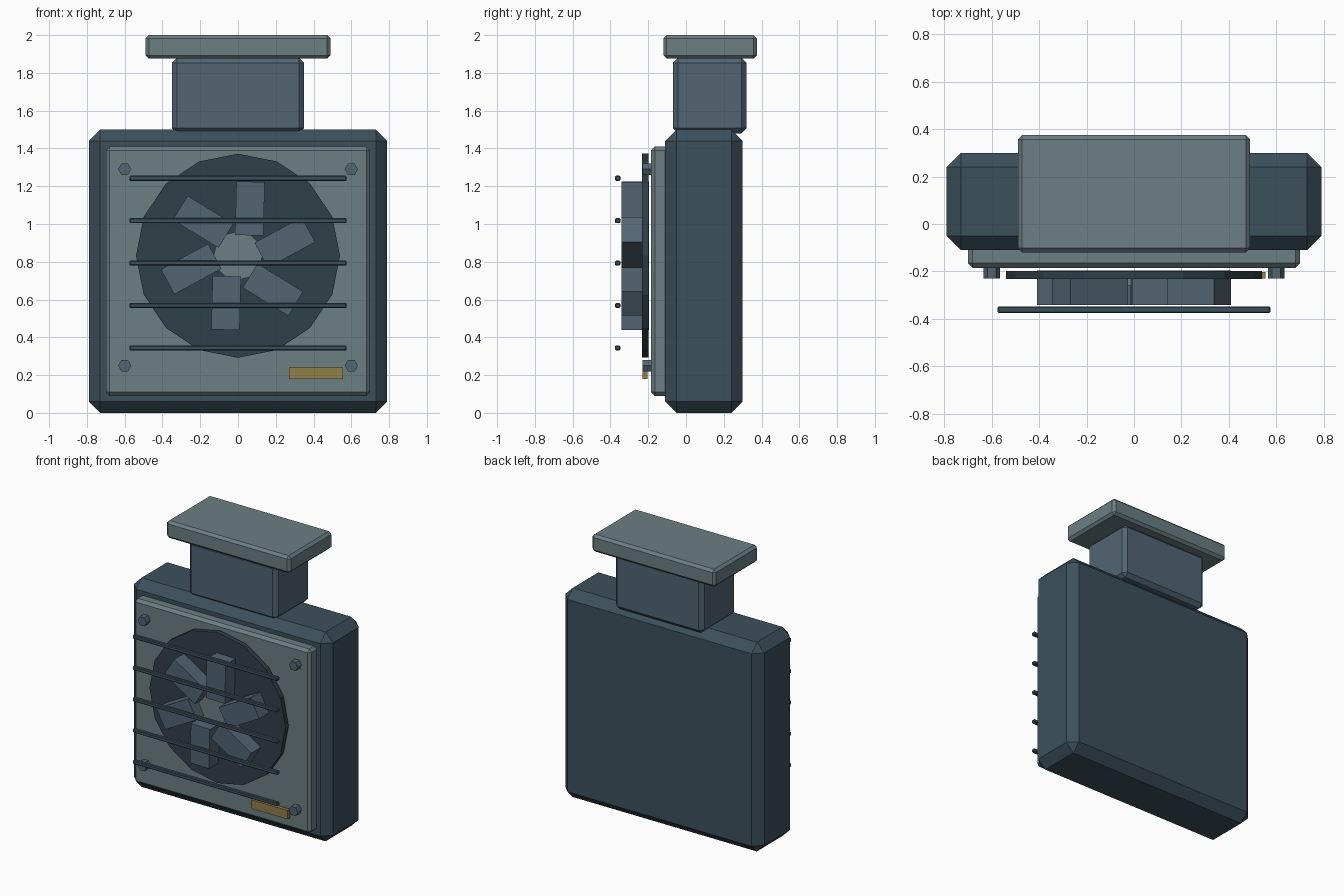
import bpy
from math import radians, pi
from mathutils import Matrix, Vector

if "Cube" in bpy.data.objects:
    bpy.data.objects.remove(bpy.data.objects["Cube"])


def material(name, rgb):
    m = bpy.data.materials.new(name)
    m.diffuse_color = (*rgb, 1)
    m.use_nodes = True
    m.node_tree.nodes["Principled BSDF"].inputs["Base Color"].default_value = m.diffuse_color
    return m


DARK = material("dark_steel", (0.045, 0.08, 0.105))
MID = material("blue_steel", (0.085, 0.13, 0.17))
LIGHT = material("grey_panel", (0.15, 0.21, 0.225))
BLACK = material("fan_dark", (0.028, 0.05, 0.065))
GOLD = material("brass", (0.29, 0.21, 0.07))


def finish(name, mat, bevel=0):
    ob = bpy.context.object
    ob.name = name
    ob.data.materials.append(mat)
    if bevel:
        b = ob.modifiers.new("chamfer", "BEVEL")
        b.width, b.segments = bevel, 1
    return ob


def box(name, mat, x, y, z, bevel=0):
    """Box given by its (min, max) range on each axis."""
    bpy.ops.mesh.primitive_cube_add(size=1)
    size = Vector([r[1] - r[0] for r in (x, y, z)])
    mid = Vector([(r[0] + r[1]) / 2 for r in (x, y, z)])
    bpy.context.object.data.transform(Matrix.Translation(mid) @ Matrix.Diagonal((*size, 1)))
    return finish(name, mat, bevel)


def disc(name, mat, sides, radius, x, z, y, turn=0):
    """Cylinder along y, spanning the y range."""
    bpy.ops.mesh.primitive_cylinder_add(vertices=sides, radius=radius, depth=y[1] - y[0])
    rot = Matrix.Rotation(radians(90), 4, "X") @ Matrix.Rotation(turn, 4, "Z")
    bpy.context.object.data.transform(Matrix.Translation((x, (y[0] + y[1]) / 2, z)) @ rot)
    return finish(name, mat)


# Housing, front panel, neck and top cap
box("housing", DARK, (-0.79, 0.79), (-0.11, 0.30), (0, 1.5), 0.06)
box("front_panel", LIGHT, (-0.70, 0.70), (-0.185, -0.09), (0.09, 1.41), 0.02)
box("neck", MID, (-0.35, 0.35), (-0.07, 0.32), (1.48, 1.88), 0.027)
box("top_cap", LIGHT, (-0.49, 0.49), (-0.12, 0.375), (1.875, 2.0), 0.018)

# Fan: backing disc, hub and six offset blades
FAN_Z = 0.832
disc("fan_backing", BLACK, 16, 0.54, 0, FAN_Z, (-0.232, -0.198))
disc("fan_hub", LIGHT, 12, 0.13, 0, FAN_Z, (-0.26, -0.20))
for i in range(6):
    blade = box(f"fan_blade_{i + 1}", MID, (-0.075, 0.075), (-0.342, -0.195), (-0.142, 0.142))
    blade.data.transform(
        Matrix.Translation((0, 0, FAN_Z))
        @ Matrix.Rotation(i * pi / 3, 4, "Y")
        @ Matrix.Translation((0.063, 0, 0.25))
        @ Matrix.Rotation(radians(1.5), 4, "Y"))

# Horizontal guard bars
for i in range(5):
    z = 0.344 + i * 0.2245
    box(f"guard_bar_{i + 1}", DARK, (-0.575, 0.575), (-0.375, -0.348), (z - 0.0135, z + 0.0135), 0.005)

# Hex bolts in the panel corners
for x in (-0.6, 0.6):
    for z in (0.25, 1.29):
        disc("panel_bolt", MID, 6, 0.035, x, z, (-0.23, -0.18), radians(30))

# Brass plate
box("brass_plate", GOLD, (0.27, 0.555), (-0.23, -0.203), (0.18, 0.243))
